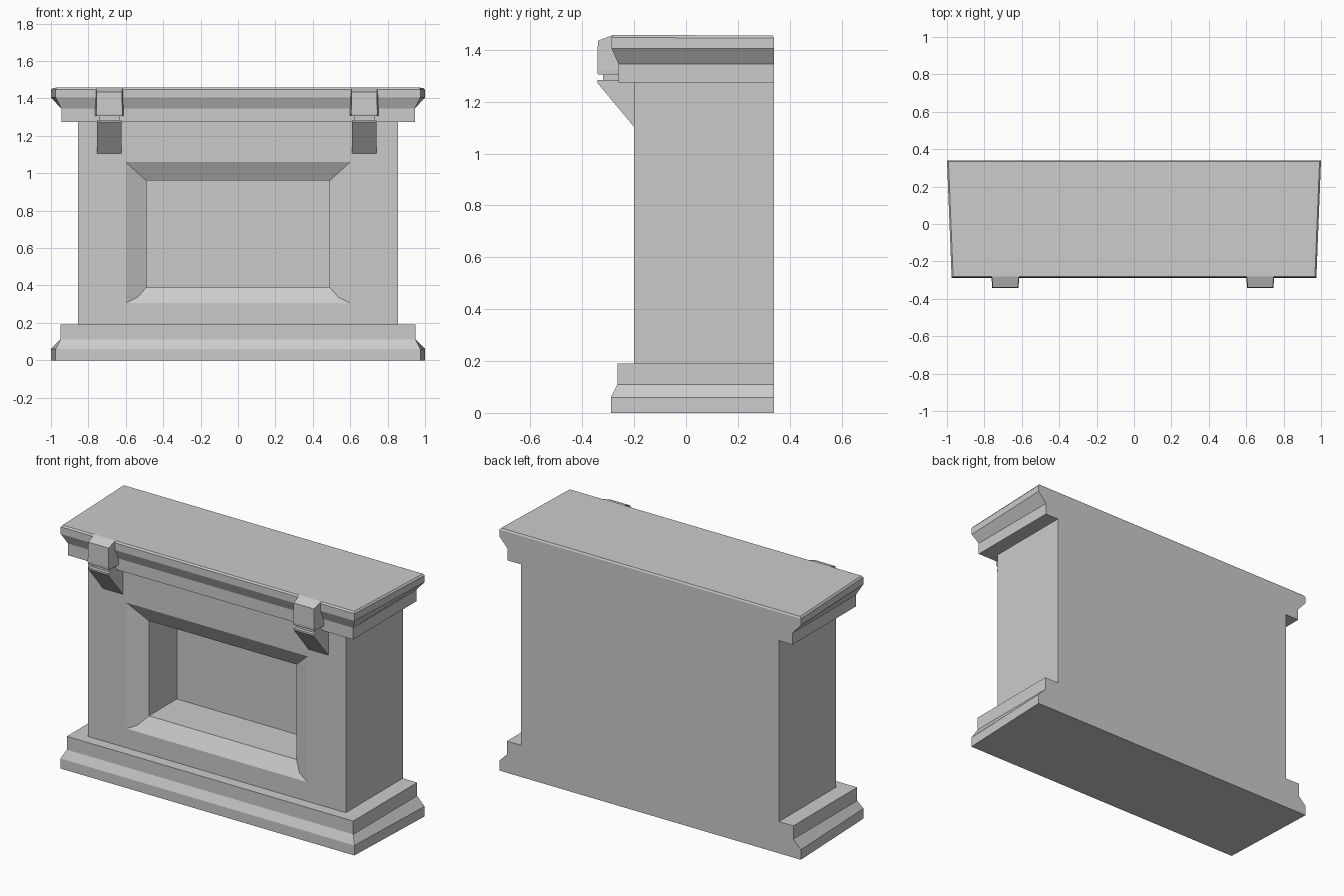
import bpy, bmesh

if "Cube" in bpy.data.objects:
    bpy.data.objects.remove(bpy.data.objects["Cube"])


def make_object(name, bm):
    bmesh.ops.recalc_face_normals(bm, faces=bm.faces[:])
    mesh = bpy.data.meshes.new(name)
    bm.to_mesh(mesh)
    bm.free()
    obj = bpy.data.objects.new(name, mesh)
    bpy.context.collection.objects.link(obj)
    return obj


def bridge(bm, a, b):
    n = len(a)
    for i in range(n):
        j = (i + 1) % n
        bm.faces.new((a[i], a[j], b[j], b[i]))


def loft(name, rings, cx=0, bottom=False, top=False):
    """Stack rectangles: (front half width, back half width, y front, y back, z front, z back)."""
    bm = bmesh.new()
    loops = []
    for xf, xb, y0, y1, zf, zb in rings:
        pts = ((cx - xf, y0, zf), (cx + xf, y0, zf), (cx + xb, y1, zb), (cx - xb, y1, zb))
        loops.append([bm.verts.new(p) for p in pts])
    for a, b in zip(loops, loops[1:]):
        bridge(bm, a, b)
    if bottom:
        bm.faces.new(loops[0])
    if top:
        bm.faces.new(loops[-1])
    return make_object(name, bm)


BACK = 0.34

# Stepped plinth
loft("plinth", [
    (0.975, 1.0, -0.29, BACK, 0, 0),
    (0.975, 1.0, -0.29, BACK, 0.06, 0.06),
    (0.95, 0.95, -0.265, BACK, 0.11, 0.11),
    (0.95, 0.95, -0.265, BACK, 0.19, 0.19),
    (0.855, 0.855, -0.2, BACK, 0.19, 0.19)], bottom=True)

# Mantel shelf with sloped moulding
loft("mantel_shelf", [
    (0.855, 0.855, -0.2, BACK, 1.275, 1.275),
    (0.945, 0.945, -0.26, BACK, 1.275, 1.275),
    (0.945, 0.945, -0.26, BACK, 1.345, 1.345),
    (0.975, 1.0, -0.287, BACK, 1.405, 1.405),
    (0.975, 1.0, -0.287, BACK, 1.448, 1.445),
    (0.967, 0.992, -0.28, BACK - 0.005, 1.458, 1.455)], top=True)

# Chimney body with splayed firebox opening
bm = bmesh.new()


def rect(x, y, z0, z1):
    return [bm.verts.new(p) for p in ((-x, y, z0), (x, y, z0), (x, y, z1), (-x, y, z1))]


rear = rect(0.855, BACK, 0.19, 1.275)
front = rect(0.855, -0.2, 0.19, 1.275)
outer = rect(0.6, -0.2, 0.305, 1.06)
inner = rect(0.49, -0.145, 0.39, 0.96)
deep = rect(0.49, 0.12, 0.39, 0.96)
bm.faces.new(rear)
for i in (1, 3):
    j = (i + 1) % 4
    bm.faces.new((rear[i], rear[j], front[j], front[i]))
bridge(bm, front, outer)
bridge(bm, inner, deep)
bm.faces.new(deep)
# Splay faces, with a kink in the two lower corners
m0, m1 = [bm.verts.new((s * 0.537, -0.185, 0.337)) for s in (-1, 1)]
bm.faces.new((outer[0], outer[1], m1, inner[1], inner[0], m0))
bm.faces.new((outer[1], outer[2], inner[2], inner[1], m1))
bm.faces.new((outer[2], outer[3], inner[3], inner[2]))
bm.faces.new((outer[3], outer[0], m0, inner[0], inner[3]))
make_object("chimney_body", bm)

# Pair of brackets: block, neck and wedge
for side, cx in (("left", -0.688), ("right", 0.675)):
    loft("bracket_block_" + side, [
        (0.068, 0.077, -0.34, -0.25, 1.305, 1.305),
        (0.07, 0.077, -0.342, -0.25, 1.32, 1.32),
        (0.067, 0.072, -0.34, -0.28, 1.435, 1.458)], cx, bottom=True, top=True)
    loft("bracket_neck_" + side, [
        (0.056, 0.056, -0.32, -0.25, 1.278, 1.278),
        (0.056, 0.056, -0.32, -0.25, 1.305, 1.305)], cx)
    loft("bracket_wedge_" + side, [
        (0.066, 0.066, -0.202, -0.195, 1.105, 1.105),
        (0.066, 0.066, -0.342, -0.195, 1.273, 1.273),
        (0.066, 0.066, -0.342, -0.195, 1.283, 1.283)], cx, bottom=True, top=True)
